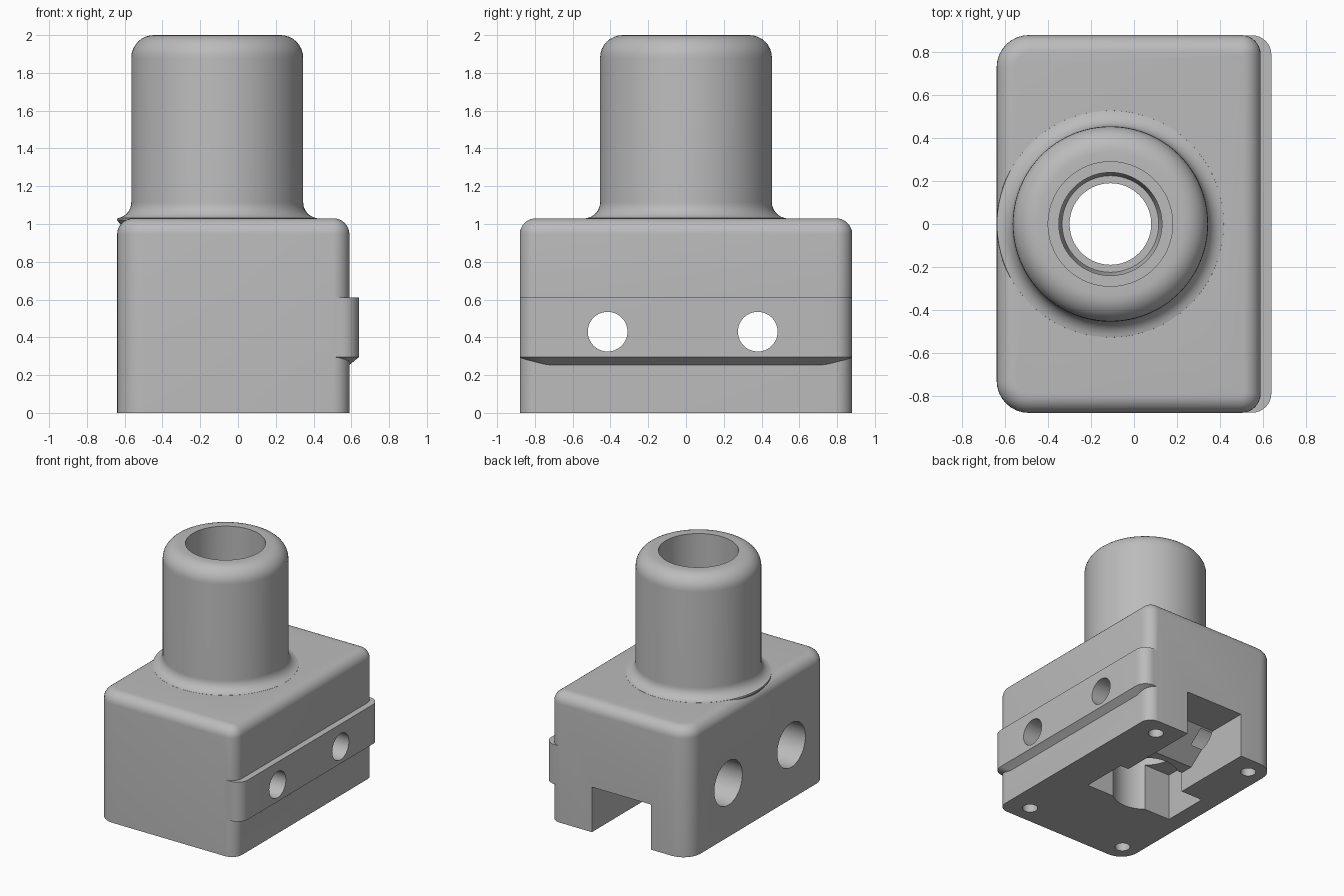
import bpy, bmesh, math
from mathutils import Matrix, Vector

default = bpy.data.objects.get("Cube")
if default:
    bpy.data.objects.remove(default, do_unlink=True)

GREY = (0.5, 0.5, 0.5, 1)
grey = bpy.data.materials.new("matte grey plastic")
grey.use_nodes = True
grey.diffuse_color = GREY
grey.node_tree.nodes["Principled BSDF"].inputs["Base Color"].default_value = GREY

TUBE_X = -0.11


def finish(name, bm):
    bmesh.ops.recalc_face_normals(bm, faces=bm.faces)
    mesh = bpy.data.meshes.new(name)
    bm.to_mesh(mesh)
    bm.free()
    mesh.materials.append(grey)
    obj = bpy.data.objects.new(name, mesh)
    bpy.context.collection.objects.link(obj)
    return obj


def box_mesh(lo, hi):
    bm = bmesh.new()
    bmesh.ops.create_cube(bm, size=1)
    lo, hi = Vector(lo), Vector(hi)
    for v in bm.verts:
        v.co = [a + (b - a) * (c + 0.5) for a, b, c in zip(lo, hi, v.co)]
    return bm


def round_edges(bm, test, radius, segments=8):
    edges = [e for e in bm.edges if test(*[v.co for v in e.verts])]
    bmesh.ops.bevel(bm, geom=edges, offset=radius, offset_type='OFFSET',
                    segments=segments, profile=0.5, affect='EDGES')


def upright(a, b, side):
    return abs(a.z - b.z) > 0.1 and a.x * side > 0 and b.x * side > 0


def lathe(name, profile, steps=96):
    """Turn a closed (radius, height) profile about the tube axis."""
    bm = bmesh.new()
    verts = [bm.verts.new((TUBE_X + r, 0, z)) for r, z in profile]
    edges = [bm.edges.new(pair) for pair in zip(verts, verts[1:])]
    bmesh.ops.spin(bm, geom=verts + edges, cent=(TUBE_X, 0, 0), axis=(0, 0, 1),
                   angle=2 * math.pi, steps=steps, use_duplicate=False)
    bmesh.ops.remove_doubles(bm, verts=bm.verts, dist=0.0005)
    return finish(name, bm)


def arc(cx, cz, radius, start, end, steps=8):
    angles = [math.radians(start + (end - start) * i / steps) for i in range(steps + 1)]
    return [(cx + radius * math.cos(a), cz + radius * math.sin(a)) for a in angles]


def rod(name, radius, start, end, segments=48):
    start, end = Vector(start), Vector(end)
    turn = (end - start).to_track_quat('Z', 'Y').to_matrix().to_4x4()
    bm = bmesh.new()
    bmesh.ops.create_cone(bm, cap_ends=True, segments=segments, radius1=radius,
                          radius2=radius, depth=(end - start).length,
                          matrix=Matrix.Translation((start + end) / 2) @ turn)
    return finish(name, bm)


def combine(target, tool, operation):
    mod = target.modifiers.new(tool.name, 'BOOLEAN')
    mod.operation, mod.object, mod.solver = operation, tool, 'EXACT'
    bpy.context.view_layer.objects.active = target
    bpy.ops.object.modifier_apply(modifier=mod.name)
    bpy.data.objects.remove(tool, do_unlink=True)


# Housing block: wide corners on one side, tighter on the rail side, soft top rim
bm = box_mesh((-0.64, -0.88, 0), (0.59, 0.88, 1.03))
round_edges(bm, lambda a, b: upright(a, b, -1), 0.15)
round_edges(bm, lambda a, b: upright(a, b, 1), 0.09)
round_edges(bm, lambda a, b: min(a.z, b.z) > 1.0, 0.085)
housing = finish("housing", bm)

# Tube with rounded lip and flared foot
tube = lathe("tube", [(0, 0.8), (0.46, 0.8), (0.49, 0.97), (0.53, 1.02)]
             + arc(0.54, 1.115, 0.085, 262, 180)
             + arc(0.335, 1.88, 0.12, 0, 90) + [(0, 2)])
combine(housing, tube, 'UNION')

# Mounting rail with chamfered underside
bm = box_mesh((0.3, -0.879, 0.25), (0.64, 0.879, 0.61))
bmesh.ops.bisect_plane(bm, geom=bm.verts[:] + bm.edges[:] + bm.faces[:],
                       plane_co=(0, 0, 0.295), plane_no=(0, 0, 1))
round_edges(bm, lambda a, b: abs(a.z - b.z) > 0.02 and min(a.x, b.x) > 0.5, 0.09)
for v in bm.verts:
    if v.co.z < 0.27:
        v.co.x -= 0.055
        v.co.y *= 0.9
combine(housing, finish("rail", bm), 'UNION')

# Stepped bore running through the tube and housing
bore = lathe("bore", [(0, -0.1), (0.245, -0.1), (0.245, 0.75), (0.19, 0.75),
                      (0.19, 0.88), (0.225, 0.88), (0.24, 0.95), (0.24, 1.15),
                      (0.29, 1.15), (0.29, 2.1), (0, 2.1)])
combine(housing, bore, 'DIFFERENCE')

# Rectangular pocket beneath
pocket = finish("pocket", box_mesh((-0.5, -0.19, -0.1), (0.29, 0.19, 0.38)))
combine(housing, pocket, 'DIFFERENCE')

# Cable channel out of the back, its roof dipping under the bolt hole
bm = bmesh.new()
outline = [(1, -0.11), (1, 0.36), (0.55, 0.36), (0.3, 0.16), (0.1, 0.16), (0.1, -0.11)]
face = bm.faces.new([bm.verts.new((-0.305, y, z)) for y, z in outline])
side = bmesh.ops.extrude_face_region(bm, geom=[face])
bmesh.ops.translate(bm, vec=(0.52, 0, 0),
                    verts=[g for g in side["geom"] if isinstance(g, bmesh.types.BMVert)])
combine(housing, finish("cable_channel", bm), 'DIFFERENCE')

# Cross bolt holes with wide head recesses
for y in (-0.415, 0.38):
    combine(housing, rod("bolt_hole", 0.105, (-0.5, y, 0.43), (0.8, y, 0.43)), 'DIFFERENCE')
    combine(housing, rod("head_recess", 0.177, (-0.8, y, 0.43), (-0.2, y, 0.43)), 'DIFFERENCE')

# Screw holes in the underside corners
for x in (-0.5, 0.4):
    for y in (-0.73, 0.73):
        combine(housing, rod("screw_hole", 0.057, (x, y, -0.1), (x, y, 0.22), 24), 'DIFFERENCE')

bpy.ops.object.select_all(action='DESELECT')
housing.select_set(True)
bpy.context.view_layer.objects.active = housing
bpy.ops.object.shade_smooth_by_angle(angle=math.radians(30))
